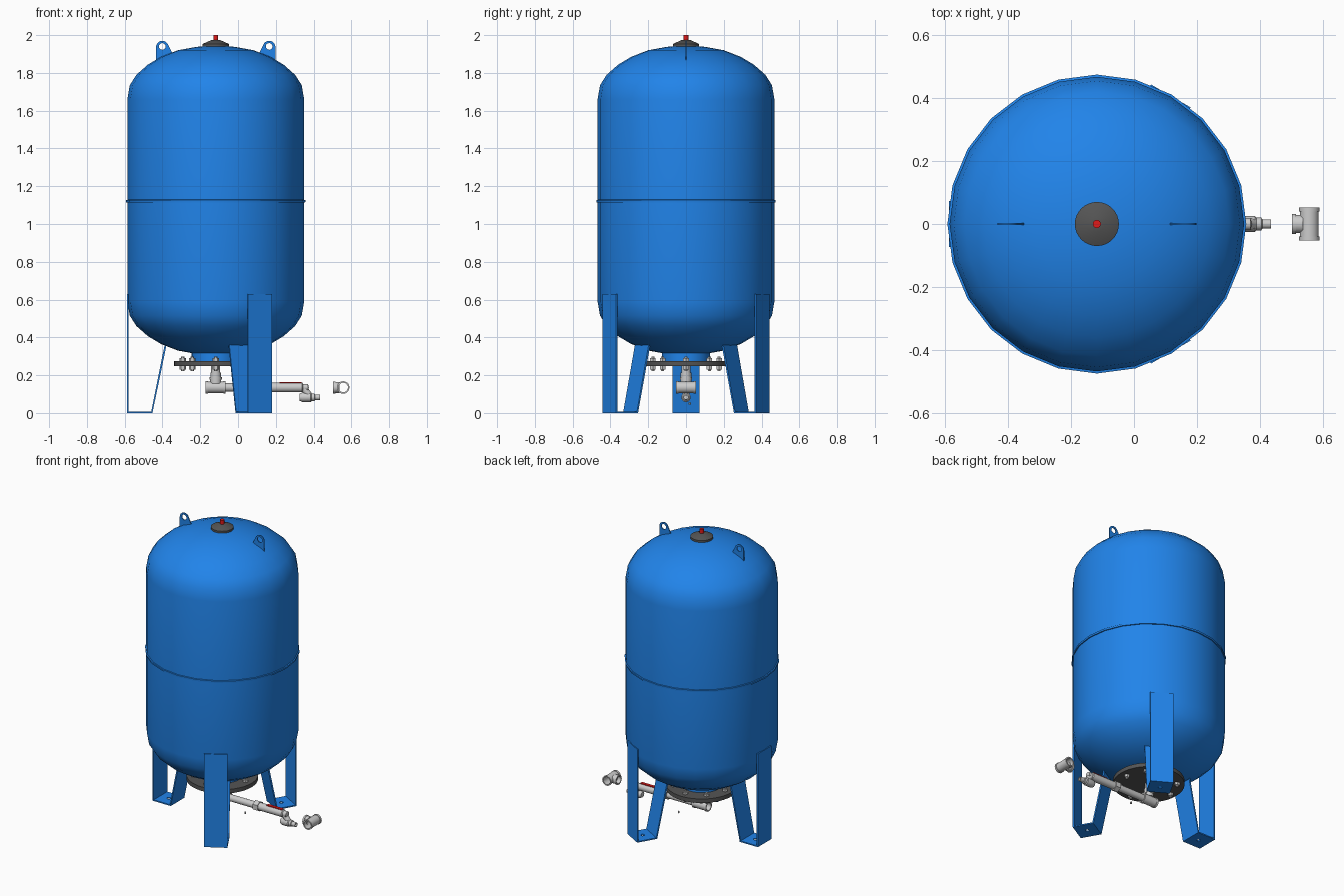
import bpy, bmesh, math
from mathutils import Matrix, Vector

if "Cube" in bpy.data.objects:
    bpy.data.objects.remove(bpy.data.objects["Cube"])

CX = -0.118  # tank axis


def material(name, rgb):
    m = bpy.data.materials.new(name)
    m.diffuse_color = (*rgb, 1)
    m.use_nodes = True
    m.node_tree.nodes["Principled BSDF"].inputs["Base Color"].default_value = m.diffuse_color
    return m


BLUE = material("blue_paint", (0.015, 0.23, 0.82))
DARK = material("dark_steel", (0.09, 0.09, 0.09))
RED = material("red_plastic", (0.75, 0.01, 0.01))


def link(name, mesh, mat):
    ob = bpy.data.objects.new(name, mesh)
    bpy.context.collection.objects.link(ob)
    if mat:
        mesh.materials.append(mat)
    return ob


def lathe(name, profile, loc, axis=(0, 0, 1), seg=20, mat=None, closed=False):
    """Revolve (radius, height) points about an axis through loc."""
    bm = bmesh.new()
    rings = []
    for r, h in profile:
        if r == 0:
            rings.append([bm.verts.new((0, 0, h))] * seg)
        else:
            rings.append([bm.verts.new((r * math.cos(2 * math.pi * i / seg),
                                        r * math.sin(2 * math.pi * i / seg), h)) for i in range(seg)])
    pairs = list(zip(rings, rings[1:])) + ([(rings[-1], rings[0])] if closed else [])
    for a, b in pairs:
        for i in range(seg):
            j = (i + 1) % seg
            bm.faces.new(list(dict.fromkeys((a[i], a[j], b[j], b[i]))))
    bmesh.ops.recalc_face_normals(bm, faces=bm.faces)
    rot = Vector((0, 0, 1)).rotation_difference(Vector(axis)).to_matrix().to_4x4()
    bm.transform(Matrix.Translation(loc) @ rot)
    me = bpy.data.meshes.new(name)
    bm.to_mesh(me)
    bm.free()
    return link(name, me, mat)


def rod(name, r, h0, h1, loc, axis=(0, 0, 1), seg=20, mat=None):
    return lathe(name, [(0, h0), (r, h0), (r, h1), (0, h1)], loc, axis, seg, mat)


def tube(name, r, ri, h0, h1, loc, axis):
    return lathe(name, [(ri, h0), (r, h0), (r, h1), (ri, h1)], loc, axis, closed=True)


def plate(name, loops, depth, matrix, mat):
    """Flat plate from 2D outlines; inner outlines become holes."""
    cu = bpy.data.curves.new(name, 'CURVE')
    cu.dimensions, cu.fill_mode, cu.extrude = '2D', 'BOTH', depth / 2
    for pts in loops:
        s = cu.splines.new('POLY')
        s.points.add(len(pts) - 1)
        for p, (x, y) in zip(s.points, pts):
            p.co = (x, y, 0, 1)
        s.use_cyclic_u = True
    tmp = bpy.data.objects.new(name + "_outline", cu)
    bpy.context.collection.objects.link(tmp)
    dg = bpy.context.evaluated_depsgraph_get()
    me = bpy.data.meshes.new_from_object(tmp.evaluated_get(dg))
    bpy.data.objects.remove(tmp)
    me.transform(matrix)
    me.materials.clear()
    return link(name, me, mat)


def arc(cx, cy, r, a0, a1, n):
    return [(cx + r * math.cos(math.radians(a0 + (a1 - a0) * i / n)),
             cy + r * math.sin(math.radians(a0 + (a1 - a0) * i / n))) for i in range(n + 1)]


# Tank shell with matching domed ends
dome = [(0, 1.945), (0.1, 1.938), (0.2, 1.92), (0.29, 1.885), (0.36, 1.843),
        (0.42, 1.79), (0.455, 1.735), (0.468, 1.66)]
lathe("tank_shell", dome + [(r, 2.25 - z) for r, z in reversed(dome)], (CX, 0, 0), seg=24, mat=BLUE)
lathe("tank_seam", [(0.46, 1.113), (0.474, 1.115), (0.475, 1.127), (0.46, 1.13)],
      (CX, 0, 0), seg=24, mat=BLUE, closed=True)

# Top cap and red plug
lathe("top_cap", [(0, 1.93), (0.07, 1.938), (0.07, 1.953), (0.025, 1.973), (0, 1.973)],
      (CX, 0, 0), seg=32, mat=DARK)
rod("top_plug", 0.013, 1.97, 2.0, (CX, 0, 0), seg=16, mat=RED)

# Lifting lugs, mirrored about the tank axis
lug_outline = [(0.316, 1.855)] + arc(0.283, 1.937, 0.033, 0, 160, 9) + [(0.228, 1.90), (0.228, 1.88)]
for side, sx in (("left", -1), ("right", 1)):
    loops = [[(sx * x, z) for x, z in lp] for lp in (lug_outline, arc(0.283, 1.94, 0.018, 0, 330, 11))]
    plate("lifting_lug_" + side, loops, 0.006,
          Matrix.Translation((CX, 0, 0)) @ Matrix.Rotation(math.pi / 2, 4, 'X'), BLUE)

# Three bent strip legs
wall = [(0.462, 0), (0.470, 0), (0.470, 0.63), (0.462, 0.63)]
brace = [(0.335, 0), (0.343, 0), (0.270, 0.362), (0.262, 0.352)]
foot = [(0.337, -0.0725), (0.466, -0.0725), (0.466, 0.0725), (0.337, 0.0725)]
for n, ang in (("left", 180), ("back", 60), ("front", -60)):
    base = Matrix.Translation((CX, 0, 0)) @ Matrix.Rotation(math.radians(ang), 4, 'Z')
    plate("leg_strips_" + n, [wall, brace], 0.145, base @ Matrix.Rotation(math.pi / 2, 4, 'X'), BLUE)
    plate("leg_foot_" + n, [foot, arc(0.40, 0, 0.012, 0, 330, 11)], 0.008,
          base @ Matrix.Translation((0, 0, 0.004)), BLUE)

# Bottom neck, flange and bolts
rod("tank_neck", 0.128, 0.27, 0.33, (CX, 0, 0), seg=32, mat=BLUE)
rod("bottom_flange", 0.22, 0.248, 0.275, (CX, 0, 0), seg=40, mat=DARK)
for i in range(8):
    a = i * math.pi / 4
    p = (CX + 0.175 * math.cos(a), 0.175 * math.sin(a), 0)
    lathe(f"flange_bolt_{i + 1}", [(0, 0.222), (0.009, 0.222), (0.009, 0.23), (0.017, 0.23), (0.017, 0.25),
                                   (0.017, 0.273), (0.017, 0.29), (0.009, 0.29), (0.009, 0.298), (0, 0.298)],
          p, seg=6)


def tee(name, loc, run, branch):
    """Hollow tee with collars on its run and one branch."""
    lathe(name + "_run", [(0.025, -0.053), (0.033, -0.053), (0.033, -0.04), (0.03, -0.04), (0.03, 0.04),
                          (0.033, 0.04), (0.033, 0.053), (0.025, 0.053)], loc, run, closed=True)
    lathe(name + "_branch", [(0.024, 0.027), (0.029, 0.02), (0.029, 0.042), (0.032, 0.042),
                             (0.032, 0.054), (0.024, 0.054)], loc, branch, closed=True)


X = (1, 0, 0)
# Pipe work below the flange
PIPE = (0, 0, 0.135)
lathe("drop_pipe", [(0, 0.16), (0.022, 0.16), (0.022, 0.182), (0.028, 0.182), (0.028, 0.215),
                    (0.024, 0.215), (0.024, 0.25), (0, 0.25)], (CX, 0, 0))
tee("inlet_tee", (CX, 0, 0.135), X, (0, 0, 1))
rod("outlet_pipe", 0.022, -0.09, 0.15, PIPE, X)
rod("union_nut", 0.034, 0.13, 0.165, PIPE, X, seg=6)
lathe("valve_body", [(0, 0.16), (0.025, 0.16), (0.025, 0.34), (0.019, 0.345), (0.019, 0.37), (0, 0.375)], PIPE, X)
plate("valve_handle", [[(0.22, -0.01), (0.335, -0.01), (0.335, 0.01), (0.22, 0.01)]], 0.006,
      Matrix.Translation((0, 0, 0.16)), RED)

# Drain valve hanging from the pipe end
rod("drain_joint", 0.018, -0.025, 0.025, (0.36, 0, 0.115), (0.6, 0, -0.8), seg=16)
lathe("drain_valve", [(0, 0.325), (0.018, 0.325), (0.025, 0.34), (0.025, 0.385), (0.02, 0.39), (0.02, 0.405),
                      (0.015, 0.408), (0.015, 0.435), (0.01, 0.435), (0.01, 0.41), (0, 0.41)], (0, 0, 0.083), X)

# Loose tee beside the tank and a small loose screw
tee("outer_tee", (0.557, 0, 0.135), (0, 1, 0), (-1, 0, 0))
rod("small_screw", 0.006, -0.006, 0.006, (0.04, 0.02, 0.05), seg=8)

# Smooth shading with sharp edges kept
for ob in bpy.context.collection.objects:
    ob.select_set(True)
    bpy.context.view_layer.objects.active = ob
bpy.ops.object.shade_smooth_by_angle(angle=math.radians(32))
